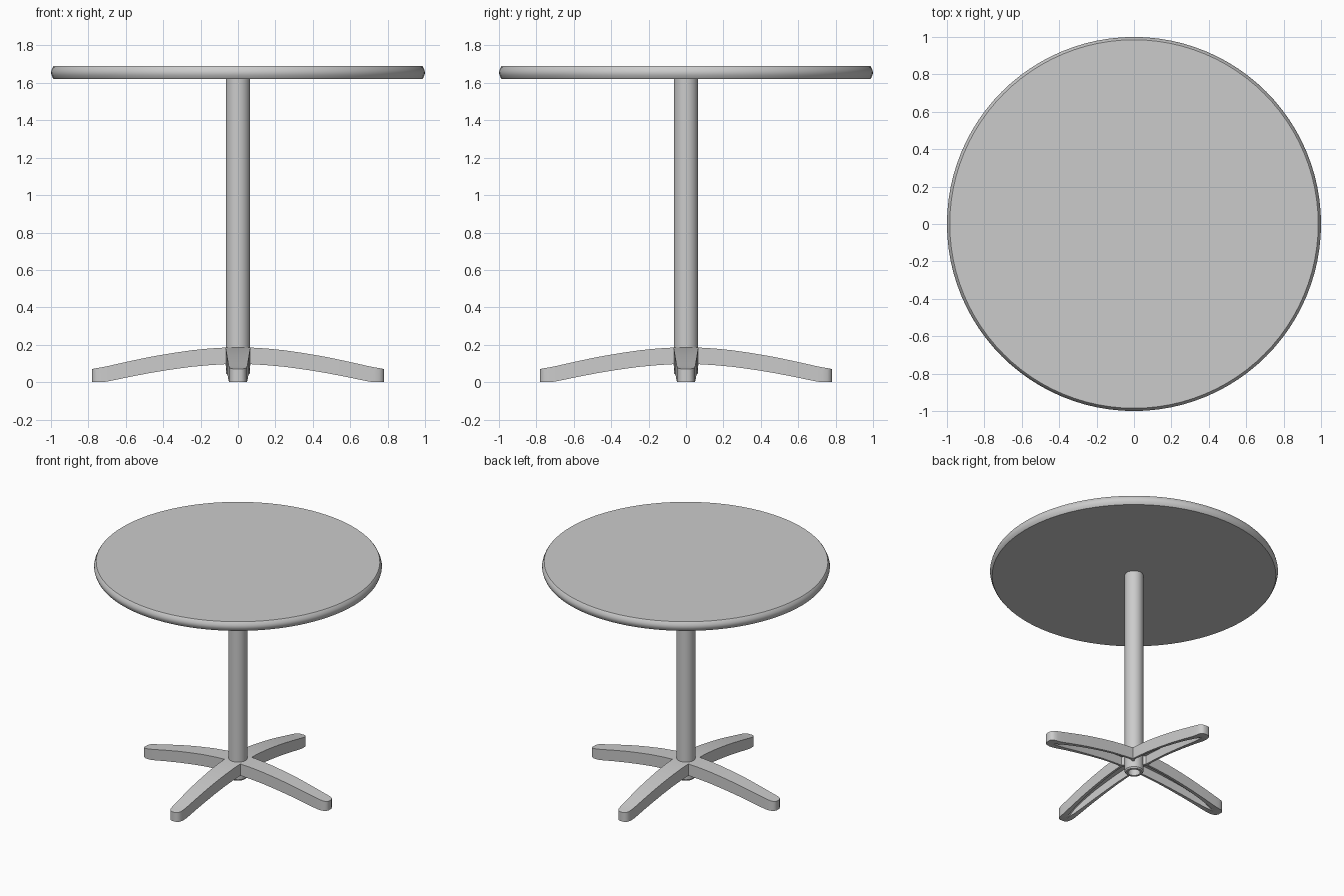
import bpy, bmesh
from math import radians, pi, cos, sin

if "Cube" in bpy.data.objects:
    bpy.data.objects.remove(bpy.data.objects["Cube"])


def finish(name, bm, angle=30):
    bmesh.ops.remove_doubles(bm, verts=bm.verts, dist=1e-5)
    bmesh.ops.recalc_face_normals(bm, faces=bm.faces)
    me = bpy.data.meshes.new(name)
    bm.to_mesh(me)
    bm.free()
    ob = bpy.data.objects.new(name, me)
    bpy.context.collection.objects.link(ob)
    bpy.ops.object.select_all(action='DESELECT')
    ob.select_set(True)
    bpy.context.view_layer.objects.active = ob
    bpy.ops.object.shade_smooth_by_angle(angle=radians(angle))
    return ob


def lathe(name, profile, seg=64):
    bm = bmesh.new()
    rings = [[bm.verts.new((r * cos(2 * pi * i / seg), r * sin(2 * pi * i / seg), z))
              for i in range(seg)] for r, z in profile]
    for a, b in zip(rings, rings[1:]):
        for i in range(seg):
            j = (i + 1) % seg
            bm.faces.new((a[i], a[j], b[j], b[i]))
    bm.faces.new(rings[0])
    bm.faces.new(rings[-1])
    return finish(name, bm)


# round top with a bulging edge
lathe("table_top", [(0.985, 1.62), (0.99, 1.626), (0.997, 1.642), (1.0, 1.655),
                    (0.997, 1.668), (0.99, 1.684), (0.985, 1.69)], 96)

# column, hollow at the lower end
lathe("column", [(0.042, 0.15), (0.042, 0.04), (0.058, 0.04), (0.065, 0.05), (0.065, 1.625)], 48)

# leg stations: x, half width, channel half width, top z, bottom z, channel ceiling z
stations = [
    (0.0, 0.0, 0.0, 0.186, 0.097, 0.165),
    (0.068, 0.068, 0.052, 0.185, 0.096, 0.163),
    (0.15, 0.066, 0.050, 0.180, 0.091, 0.158),
    (0.25, 0.064, 0.046, 0.170, 0.082, 0.148),
    (0.36, 0.061, 0.041, 0.154, 0.067, 0.132),
    (0.47, 0.058, 0.034, 0.135, 0.049, 0.112),
    (0.58, 0.054, 0.026, 0.112, 0.028, 0.080),
    (0.66, 0.051, 0.016, 0.094, 0.011, 0.045),
    (0.70, 0.049, 0.008, 0.085, 0.003, 0.010),
    (0.73, 0.047, 0.005, 0.079, 0.0, 0.0),
    (0.755, 0.043, 0.004, 0.075, 0.0, 0.0),
    (0.772, 0.033, 0.003, 0.072, 0.0, 0.0),
    (0.78, 0.017, 0.002, 0.070, 0.0, 0.0),
]


def leg(name, turn):
    bm = bmesh.new()
    rings = []
    for x, w, c, t, b, k in stations:
        section = [(-w, t), (w, t), (w, b), (c, b), (c, k), (-c, k), (-c, b), (-w, b)]
        rings.append([bm.verts.new((x, y, z)) for y, z in section])
    for p, q in zip(rings, rings[1:]):
        for i in range(8):
            j = (i + 1) % 8
            bm.faces.new((p[i], p[j], q[j], q[i]))
    e = rings[-1]
    bm.faces.new((e[0], e[1], e[2], e[3], e[6], e[7]))
    bmesh.ops.dissolve_degenerate(bm, edges=bm.edges, dist=1e-5)
    finish(name, bm, 35).rotation_euler.z = turn


# four channel legs mitred at the centre
for i, side in enumerate(("right", "back", "left", "front")):
    leg(side + "_leg", i * pi / 2)
